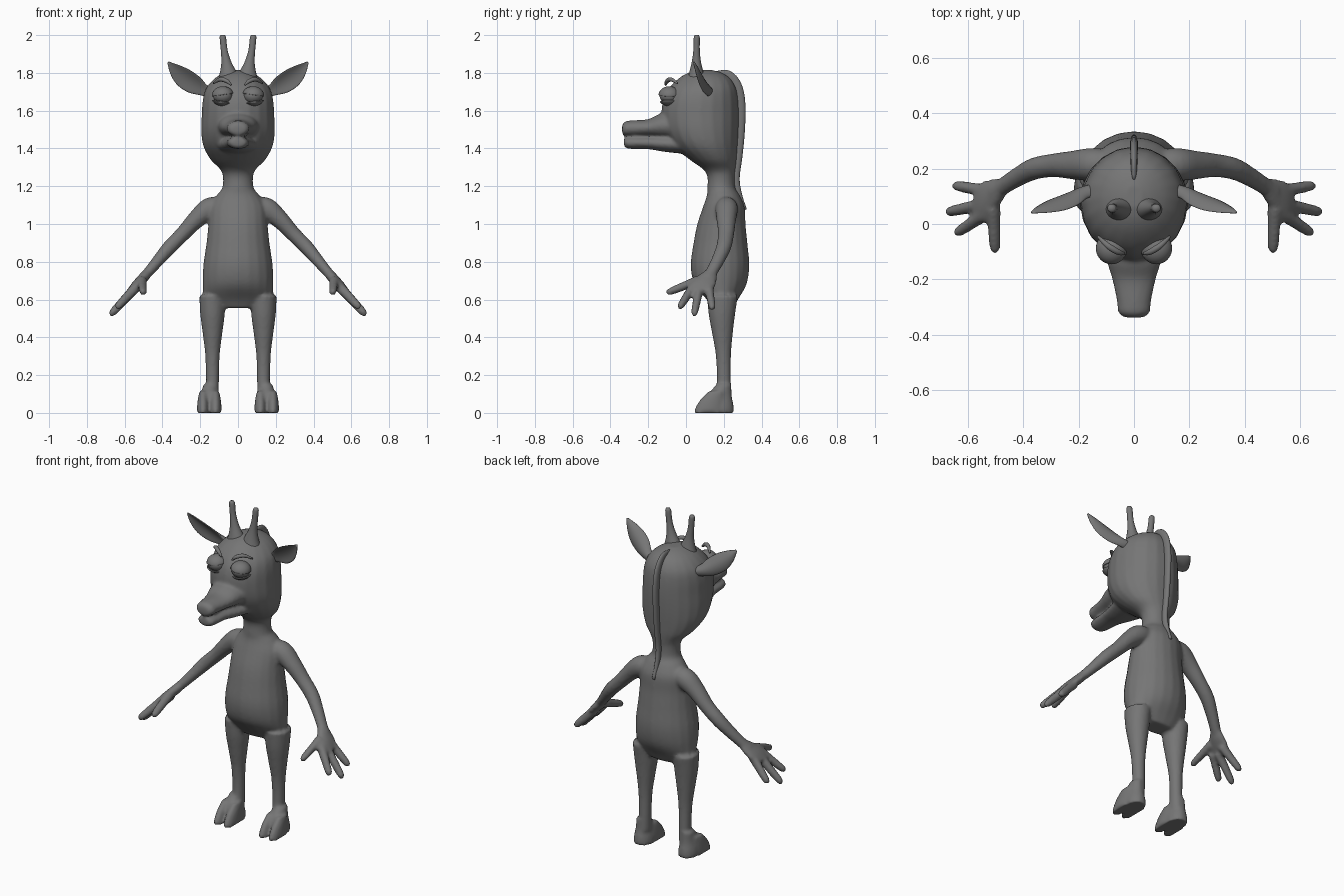
import bpy, bmesh, math
from mathutils import Vector, Matrix

grey = bpy.data.materials.new("plain_grey")
grey.diffuse_color = (0.18, 0.18, 0.18, 1)


def smooth_path(rows, steps=4):
    """Catmull-Rom resampling of rows of any width."""
    p = [Vector(r) for r in rows]
    p = [p[0] * 2 - p[1]] + p + [p[-1] * 2 - p[-2]]
    out = []
    for i in range(1, len(p) - 2):
        a, b, c, d = p[i - 1:i + 3]
        for k in range(steps):
            t = k / steps
            out.append(0.5 * (b * 2 + (c - a) * t + (a * 2 - b * 5 + c * 4 - d) * t * t
                              + (b * 3 - a - c * 3 + d) * t ** 3))
    return out + [p[-2]]


def loft(bm, rows, hint, axis=None, mirror=False, cup=0, n=20):
    """Tube through rows (x, y, z, radius along hint, other radius)."""
    rows = smooth_path(rows)
    for side in ((1, -1) if mirror else (1,)):
        rings = []
        for i, r in enumerate(rows):
            c = r.xyz
            t = Vector(axis) if axis else rows[min(i + 1, len(rows) - 1)].xyz - rows[max(i - 1, 0)].xyz
            t.normalize()
            u = Vector(hint)
            u = (u - t * u.dot(t)).normalized()
            v = t.cross(u)
            ring = []
            for k in range(n):
                a = 2 * math.pi * k / n
                q = c + u * math.cos(a) * r[3] + v * (math.sin(a) * r[4] + cup * r[3] * math.cos(a) ** 2)
                ring.append(bm.verts.new((q.x * side, q.y, q.z)))
            rings.append(ring)
        for a, b in zip(rings, rings[1:]):
            for k in range(n):
                bm.faces.new((a[k], a[(k + 1) % n], b[(k + 1) % n], b[k]))
        bm.faces.new(rings[0])
        bm.faces.new(rings[-1])


def stack(bm, rows, x=0, mirror=False):
    """Horizontal rings (z, half width, front y, back y)."""
    loft(bm, [(x, (a + b) / 2, z, w, (b - a) / 2) for z, w, a, b in rows],
         (1, 0, 0), (0, 0, 1), mirror)


def finish(name, bm):
    bmesh.ops.recalc_face_normals(bm, faces=bm.faces)
    for f in bm.faces:
        f.smooth = True
    me = bpy.data.meshes.new(name)
    bm.to_mesh(me)
    bm.free()
    me.materials.append(grey)
    ob = bpy.data.objects.new(name, me)
    bpy.context.collection.objects.link(ob)
    return ob


# Torso, neck and skull in one vertical loft
body = bmesh.new()
stack(body, [(.555, .12, .14, .25), (.6, .178, .11, .275), (.68, .187, .045, .32),
             (.78, .184, .025, .335), (.9, .167, .04, .325), (1.0, .157, .06, .315),
             (1.09, .15, .09, .31), (1.15, .115, .11, .285), (1.19, .084, .113, .262),
             (1.25, .08, .113, .258), (1.29, .095, .09, .262), (1.34, .145, .02, .268),
             (1.41, .183, -.065, .273), (1.49, .195, -.115, .278), (1.58, .192, -.13, .28),
             (1.66, .186, -.12, .276), (1.72, .168, -.09, .265), (1.77, .125, -.04, .235),
             (1.80, .075, .01, .19), (1.815, .03, .06, .14)])
# Upper muzzle and lower jaw, meeting at the mouth crease
loft(body, [(0, .0, 1.52, .13, .08), (0, -.13, 1.52, .1, .065), (0, -.2, 1.51, .079, .045),
            (0, -.28, 1.507, .062, .042), (0, -.32, 1.505, .057, .039), (0, -.338, 1.5, .035, .025)],
     (1, 0, 0), (0, 1, 0))
loft(body, [(0, .0, 1.42, .12, .05), (0, -.12, 1.425, .085, .042), (0, -.2, 1.43, .066, .034),
            (0, -.3, 1.43, .054, .032), (0, -.328, 1.432, .036, .022)], (1, 0, 0), (0, 1, 0))
# Arms
loft(body, [(.08, .215, 1.09, .05, .05), (.15, .215, 1.08, .06, .06), (.22, .213, 1.025, .052, .048),
            (.29, .212, .95, .043, .04), (.36, .2, .88, .04, .038), (.42, .17, .81, .035, .032),
            (.475, .135, .745, .032, .027), (.505, .115, .715, .036, .025)], (0, 1, 0), mirror=True)
# Palms
loft(body, [(.475, .13, .745, .035, .025), (.505, .105, .71, .058, .027), (.54, .082, .675, .075, .025),
            (.57, .07, .64, .066, .02)], (0, 1, 0), (.68, 0, -.73), mirror=True)
# Fingers and thumb: base and tip
for base, tip in (((.535, .12, .67), (.652, .14, .548)), ((.55, .07, .655), (.678, .042, .516)),
                  ((.54, .035, .665), (.645, -.036, .555)), ((.508, .06, .7), (.502, -.104, .634))):
    b, t = Vector(base), Vector(tip)
    loft(body, [(*b.lerp(t, f), r, r * .9) for f, r in
                ((0, .028), (.35, .025), (.7, .023), (.92, .019), (1, .009))],
         (.7, 0, .7), mirror=True, n=12)
# Legs
stack(body, [(.08, .034, .14, .24), (.15, .034, .162, .238), (.3, .038, .158, .238),
             (.42, .052, .138, .248), (.52, .065, .12, .26), (.62, .07, .11, .275)], .135, True)
# Cloven feet: heel plus two toes
stack(body, [(0, .058, .1, .255), (.04, .056, .1, .252), (.09, .046, .11, .243),
             (.15, .035, .16, .24)], .15, True)
for x in (.119, .185):
    stack(body, [(0, .033, .04, .2), (.03, .032, .05, .2), (.07, .028, .075, .2),
                 (.115, .02, .12, .2)], x, True)
ob = finish("body", body)
m = ob.modifiers.new("fuse", "REMESH")
m.mode = "VOXEL"
m.voxel_size = 0.0095
m.use_smooth_shade = True
m = ob.modifiers.new("relax", "SMOOTH")
m.factor = 0.5
m.iterations = 4

# Horns
bm = bmesh.new()
loft(bm, [(.045, .055, 1.76, .062, .05), (.052, .055, 1.81, .042, .036), (.062, .055, 1.86, .026, .024),
          (.073, .056, 1.92, .018, .017), (.08, .057, 1.985, .017, .016), (.081, .057, 2.0, .012, .011)],
     (1, 0, 0), (0, 0, 1), True)
finish("horns", bm)

# Cupped leaf-shaped ears
bm = bmesh.new()
loft(bm, [(.14, .125, 1.70, .026, .022), (.185, .118, 1.715, .034, .016), (.235, .1, 1.745, .052, .010),
          (.29, .08, 1.783, .053, .008), (.335, .06, 1.822, .034, .007), (.369, .042, 1.856, .006, .004)],
     (-.5, -.25, .8), mirror=True, cup=.4)
finish("ears", bm)

# Mane ridge down the back of head and neck
bm = bmesh.new()
loft(bm, [(0, .16, 1.80, .008, .01), (0, .22, 1.79, .012, .024), (0, .267, 1.735, .014, .027),
          (0, .288, 1.64, .015, .026), (0, .288, 1.5, .015, .024), (0, .277, 1.36, .014, .022),
          (0, .264, 1.24, .014, .02), (0, .28, 1.15, .013, .018), (0, .315, 1.075, .009, .008)],
     (1, 0, 0), n=12)
finish("mane", bm)

# Eyeballs with upper and lower lids
bm, lids = bmesh.new(), bmesh.new()
for s in (1, -1):
    place = Matrix.Translation((.08 * s, -.088, 1.68)) @ Matrix.Diagonal((1, 1, .85, 1))
    bmesh.ops.create_uvsphere(bm, u_segments=24, v_segments=16, radius=.052, matrix=place)
    for cut, up in ((.004, 1), (-.03, -1)):
        g = bmesh.ops.create_uvsphere(lids, u_segments=24, v_segments=16, radius=.058, matrix=place)
        vs = set(g["verts"])
        geom = list(vs) + [e for e in lids.edges if e.verts[0] in vs] + \
            [f for f in lids.faces if f.verts[0] in vs]
        bmesh.ops.bisect_plane(lids, geom=geom, plane_co=(.08 * s, -.088, 1.68 + cut),
                               plane_no=(.15 * s, 0, up), clear_inner=True)
finish("eyes", bm)
ob = finish("eyelids", lids)
m = ob.modifiers.new("thickness", "SOLIDIFY")
m.thickness = 0.007

# Eyebrows
bm = bmesh.new()
loft(bm, [(.035, -.108, 1.735, .005, .005), (.06, -.1, 1.757, .011, .011), (.095, -.078, 1.765, .011, .011),
          (.13, -.045, 1.745, .005, .005)], (0, 0, 1), mirror=True, n=10)
finish("eyebrows", bm)
